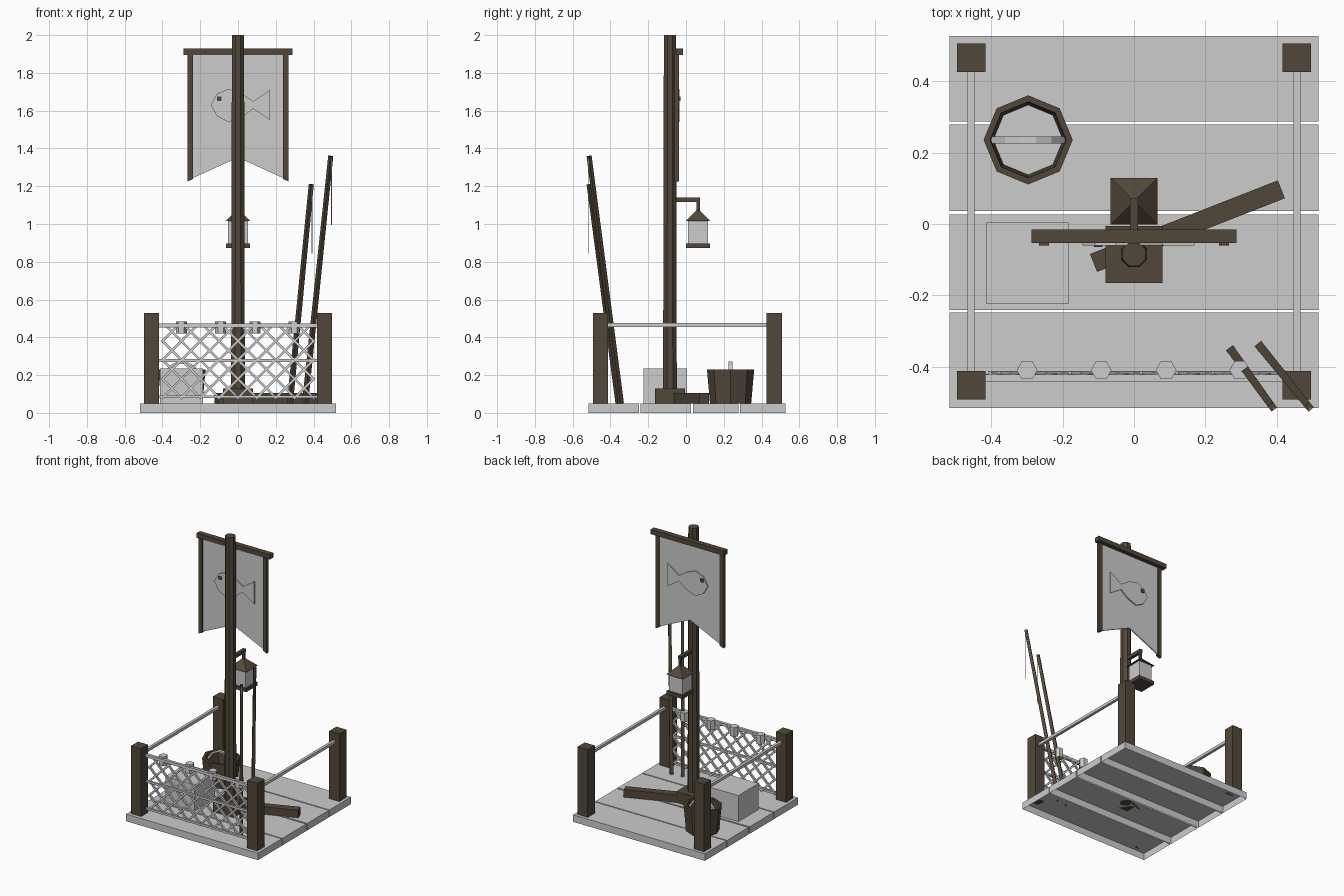
import bpy, bmesh, math
from mathutils import Vector, Matrix

if "Cube" in bpy.data.objects:
    bpy.data.objects.remove(bpy.data.objects["Cube"])


def material(name, rgb):
    m = bpy.data.materials.new(name)
    m.diffuse_color = (*rgb, 1)
    m.use_nodes = True
    m.node_tree.nodes["Principled BSDF"].inputs["Base Color"].default_value = m.diffuse_color
    return m


GREY = material("pale_grey", (0.605, 0.605, 0.605))
BROWN = material("dark_wood", (0.086, 0.064, 0.042))


def finish(name, bm, mat, recalc=True):
    if recalc:
        bmesh.ops.recalc_face_normals(bm, faces=bm.faces)
    me = bpy.data.meshes.new(name)
    bm.to_mesh(me)
    bm.free()
    me.materials.append(mat)
    ob = bpy.data.objects.new(name, me)
    bpy.context.collection.objects.link(ob)
    return ob


def box(name, lo, hi, mat, turn=0, open_bottom=False):
    """Box between two corners, turned about its own vertical axis."""
    lo, hi = Vector(lo), Vector(hi)
    bm = bmesh.new()
    m = (Matrix.Translation((lo + hi) / 2) @ Matrix.Rotation(turn, 4, 'Z')
         @ Matrix.Diagonal((*(hi - lo), 1)))
    bmesh.ops.create_cube(bm, size=1, matrix=m)
    if open_bottom:
        bm.normal_update()
        bmesh.ops.delete(bm, geom=[f for f in bm.faces if f.normal.z < -0.9], context='FACES')
    return finish(name, bm, mat, not open_bottom)


def add_rod(bm, a, b, r1, r2, sides, turn=0):
    a, b = Vector(a), Vector(b)
    d = b - a
    q = Vector((0, 0, 1)).rotation_difference(d).to_matrix().to_4x4()
    m = Matrix.Translation((a + b) / 2) @ q @ Matrix.Rotation(turn, 4, 'Z')
    bmesh.ops.create_cone(bm, cap_ends=True, segments=sides, radius1=r1,
                          radius2=r2, depth=d.length, matrix=m)


def rod(name, a, b, r1, r2, sides, mat, turn=0):
    bm = bmesh.new()
    add_rod(bm, a, b, r1, r2, sides, turn)
    return finish(name, bm, mat)


def plate(name, outline, y0, y1, mat):
    """Flat x-z outline given thickness along y."""
    bm = bmesh.new()
    f = bm.faces.new([bm.verts.new((x, y0, z)) for x, z in outline])
    ext = bmesh.ops.extrude_face_region(bm, geom=[f])
    bmesh.ops.translate(bm, vec=(0, y1 - y0, 0),
                        verts=[v for v in ext["geom"] if isinstance(v, bmesh.types.BMVert)])
    return finish(name, bm, mat)


# Deck planks, open underneath
for y0, y1 in ((-0.516, -0.249), (-0.241, 0.026), (0.037, 0.279), (0.287, 0.528)):
    box("deck_plank", (-0.518, y0, 0), (0.518, y1, 0.05), GREY, open_bottom=True)

# Corner posts and square rails
for s in (-1, 1):
    x = s * 0.457
    for y in (-0.452, 0.467):
        box("corner_post", (x - 0.04, y - 0.04, 0.05), (x + 0.04, y + 0.04, 0.53), BROWN)
    box("side_rail", (x - 0.01, -0.45, 0.455), (x + 0.01, 0.465, 0.475), GREY)
box("front_rail", (-0.42, -0.442, 0.453), (0.42, -0.422, 0.473), GREY)

# Net: horizontal ropes and crossing diagonals clipped to the panel
X, Z0, Z1, STEP = 0.405, 0.075, 0.46, 0.1
Q = math.pi / 4
bm = bmesh.new()
for z in (0.085, 0.278):
    add_rod(bm, (-0.42, -0.428, z), (0.42, -0.428, z), 0.0105, 0.0105, 4, Q)
H = Z1 - Z0
for i in range(-4, 9):
    start = -X + i * STEP
    t0, t1 = max(0, -X - start), min(H, X - start)
    if t1 - t0 < 0.03:
        continue
    for s, y in ((1, -0.425), (-1, -0.419)):
        add_rod(bm, (s * (start + t0), y, Z0 + t0), (s * (start + t1), y, Z0 + t1),
                0.009, 0.009, 4, Q)
finish("net", bm, GREY)

# Net floats
for x in (-0.3, -0.092, 0.09, 0.297):
    rod("net_float", (x, -0.41, 0.42), (x, -0.41, 0.485), 0.029, 0.029, 6, GREY, math.pi / 2)

# Mast, its foot block and the loose beam
rod("mast", (0, -0.085, 0.05), (0, -0.085, 2), 0.0395, 0.035, 8, BROWN, math.pi / 8)
box("mast_foot", (-0.08, -0.165, 0.05), (0.08, -0.005, 0.129), BROWN)
box("loose_beam", (-0.133, -0.033, 0.05), (0.433, 0.021, 0.104), BROWN, math.radians(21.4))

# Banner: crossbar, cloth with notched hem, side battens
box("banner_crossbar", (-0.288, -0.053, 1.896), (0.288, -0.015, 1.929), BROWN)
plate("banner_cloth", [(-0.255, 1.9), (-0.255, 1.236), (0, 1.352), (0.255, 1.236), (0.255, 1.9)],
      -0.052, -0.044, GREY)
for s in (-1, 1):
    plate("banner_batten", [(s * 0.267, 1.9), (s * 0.267, 1.225), (s * 0.239, 1.238), (s * 0.239, 1.9)],
          -0.06, -0.037, BROWN)

# Fish emblem with eye
plate("fish_emblem", [(-0.145, 1.63), (-0.11, 1.69), (-0.05, 1.715), (0.02, 1.69), (0.08, 1.65),
                      (0.17, 1.71), (0.17, 1.55), (0.08, 1.61), (0.02, 1.565), (-0.05, 1.54),
                      (-0.11, 1.57)], -0.061, -0.035, GREY)
box("fish_eye", (-0.112, -0.064, 1.652), (-0.088, -0.029, 1.676), BROWN)

# Lantern on its bracket
box("lantern_arm", (-0.011, -0.07, 1.116), (0.011, 0.073, 1.14), BROWN)
box("lantern_hanger", (-0.009, 0.055, 1.05), (0.009, 0.073, 1.12), BROWN)
rod("lantern_roof", (0, 0.064, 1.015), (0, 0.064, 1.072), 0.093, 0.012, 4, BROWN, Q)
box("lantern_glass", (-0.053, 0.011, 0.895), (0.053, 0.117, 1.018), GREY)
box("lantern_base", (-0.064, 0, 0.873), (0.064, 0.128, 0.898), BROWN)

# Tapered bucket: lathe of an outer and inner wall
BX, BY = -0.297, 0.236
bm = bmesh.new()
rings = []
for r, z in ((0.109, 0.05), (0.125, 0.23), (0.107, 0.23), (0.093, 0.06)):
    rings.append([bm.verts.new((BX + r * math.cos(k * Q), BY + r * math.sin(k * Q), z))
                  for k in range(8)])
for i in range(4):
    a, b = rings[i], rings[(i + 1) % 4]
    for k in range(8):
        n = (k + 1) % 8
        bm.faces.new((a[k], a[n], b[n], b[k]))
finish("bucket", bm, BROWN)
rod("bucket_water", (BX, BY, 0.055), (BX, BY, 0.12), 0.092, 0.098, 8, GREY)

# Bucket handle: flat strap bent into an arch
arch = [(-0.105, 0.2), (-0.065, 0.25), (-0.022, 0.272), (0.022, 0.272), (0.065, 0.25), (0.105, 0.2)]
strap = [(BX + x, z) for x, z in arch] + [(BX + x * 0.92, z - 0.013) for x, z in reversed(arch)]
plate("bucket_handle", strap, BY - 0.01, BY + 0.01, GREY)

# Crate
box("crate", (-0.414, -0.224, 0.05), (-0.184, 0.004, 0.235), GREY)

# Leaning square fishing rods with hanging lines
for foot, tip in (((0.275, -0.357, 0.05), (0.388, -0.513, 1.21)),
                  ((0.355, -0.345, 0.05), (0.491, -0.513, 1.36))):
    lean = math.atan2(tip[1] - foot[1], tip[0] - foot[0])
    rod("fishing_rod", foot, tip, 0.0165, 0.0135, 4, BROWN, lean + Q)
    x, y, z = tip
    rod("fishing_line", (x + 0.004, y - 0.004, z - 0.365), (x + 0.004, y - 0.004, z), 0.002, 0.002, 4, GREY)
